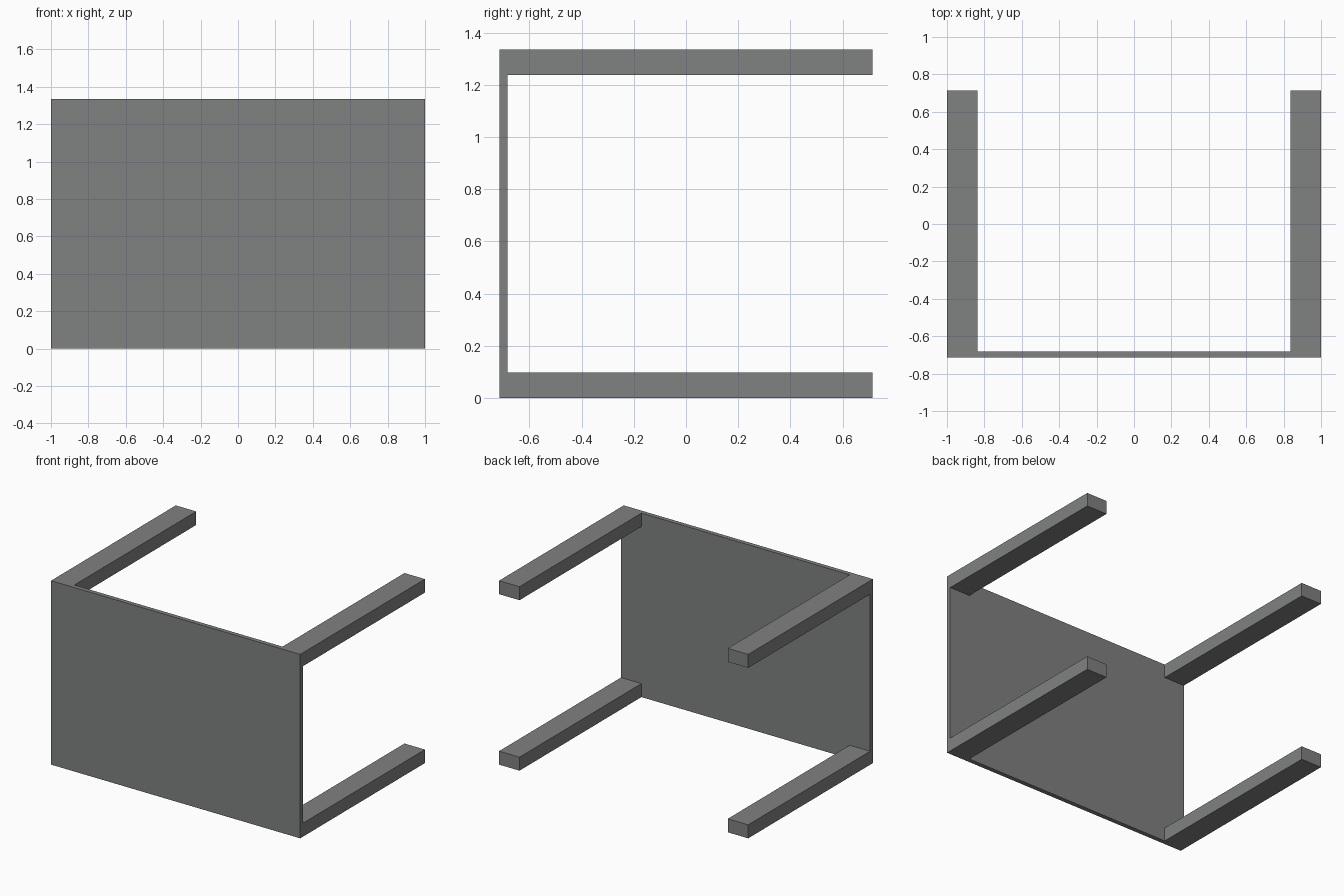
import bpy

if "Cube" in bpy.data.objects:
    bpy.data.objects.remove(bpy.data.objects["Cube"])

W, D, H = 2.0, 1.43, 1.335        # overall size
PANEL = 0.032                     # panel thickness
LEG_W, LEG_H = 0.164, 0.098       # leg cross-section

grey = bpy.data.materials.new("mid grey")
grey.diffuse_color = (0.216, 0.218, 0.221, 1)
grey.use_nodes = True
grey.node_tree.nodes["Principled BSDF"].inputs["Base Color"].default_value = grey.diffuse_color


def box(name, lo, hi):
    """Axis-aligned box between two corners."""
    centre = [(a + b) / 2 for a, b in zip(lo, hi)]
    bpy.ops.mesh.primitive_cube_add(size=1, location=centre)
    ob = bpy.context.object
    ob.name = name
    ob.scale = [b - a for a, b in zip(lo, hi)]
    bpy.ops.object.transform_apply(location=True, rotation=False, scale=True)
    ob.data.materials.append(grey)
    return ob


# Upright front panel
box("front_panel", (-W / 2, -D / 2, 0), (W / 2, -D / 2 + PANEL, H))

# Four legs running back from the panel's corners
for level, z in (("lower", 0), ("upper", H - LEG_H)):
    for side, x in (("left", -W / 2), ("right", W / 2 - LEG_W)):
        box(f"{level}_{side}_leg", (x, -D / 2 + PANEL, z), (x + LEG_W, D / 2, z + LEG_H))
